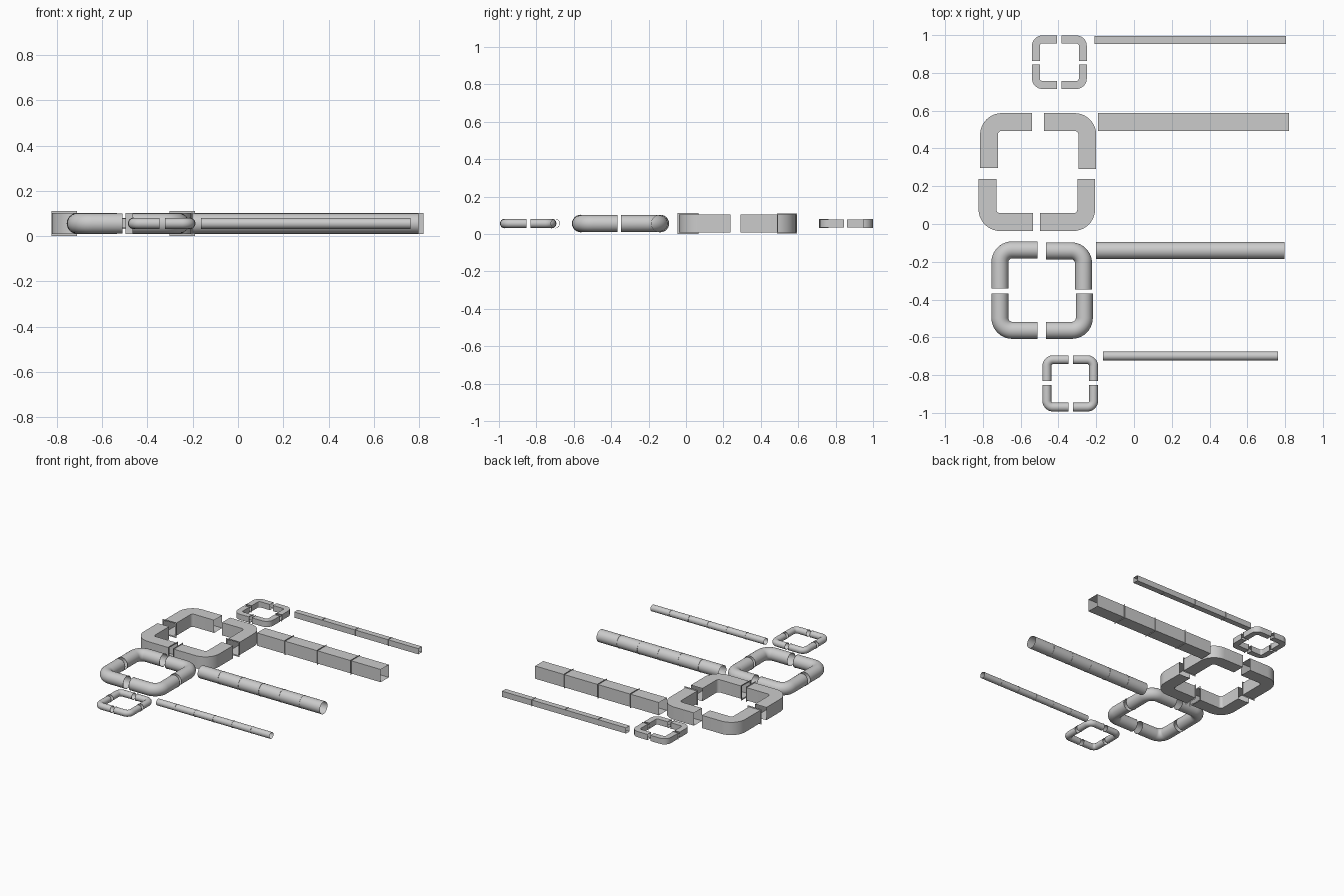
import bpy, math
from mathutils import Vector

if "Cube" in bpy.data.objects:
    bpy.data.objects.remove(bpy.data.objects["Cube"])

ZC = 0.056  # shared centre-line height of all ducts


def section(half, square):
    if square:
        return [(-half, -half), (half, -half), (half, half), (-half, half)]
    n = 24
    return [(half * math.cos(2 * math.pi * i / n), half * math.sin(2 * math.pi * i / n)) for i in range(n)]


def sweep(name, stations, half, square):
    """Open thin-walled duct; each station is (x, y, heading angle, section scale)."""
    prof = section(half, square)
    n = len(prof)
    verts, faces = [], []
    for x, y, a, s in stations:
        side = Vector((math.sin(a), -math.cos(a), 0))
        for u, v in prof:
            verts.append(Vector((x, y, ZC + v * s)) + side * u * s)
    for k in range(len(stations) - 1):
        for i in range(n):
            j = (i + 1) % n
            faces.append((k * n + i, k * n + j, (k + 1) * n + j, (k + 1) * n + i))
    me = bpy.data.meshes.new(name)
    me.from_pydata(verts, [], faces)
    me.polygons.foreach_set("use_smooth", [True] * len(faces))
    me.set_sharp_from_angle(angle=math.radians(35))
    me.update()
    ob = bpy.data.objects.new(name, me)
    bpy.context.collection.objects.link(ob)
    return ob


def run(name, cuts, y, half, square, lip):
    """Straight run of separate segments, each with a lip at its joint."""
    for k in range(len(cuts) - 1):
        st = [(cuts[k], y, 0, 1), (cuts[k + 1], y, 0, 1)]
        if k < len(cuts) - 2:
            st.append((cuts[k + 1], y, 0, 1 + lip / half))
        sweep(f"{name}_segment_{k + 1}", st, half, square)


def elbow(name, ox, oy, ex, ey, half, radius, square, lip, lipped):
    """Quarter bend: (ox, oy) outer corner, ex / ey where its two legs end."""
    sx, sy = math.copysign(1, ex - ox), math.copysign(1, ey - oy)
    cx, cy = ox + sx * (half + radius), oy + sy * (half + radius)
    ax, ay = (0 if sx < 0 else math.pi), (math.pi / 2 if sy > 0 else -math.pi / 2)
    ay = -ay  if sy < 0 else math.pi / 2
    ls = 1 + lip / half
    st = []
    # leg along x, bend, leg along y
    if "x" in lipped:
        st.append((ex, cy - sy * radius, math.atan2(0, -sx), ls))
    st.append((ex, cy - sy * radius, math.atan2(0, -sx), 1))
    steps = 10
    for i in range(steps + 1):
        t = math.pi / 2 * i / steps
        st.append((cx - sx * radius * math.sin(t), cy - sy * radius * math.cos(t),
                   math.atan2(sy * math.sin(t), -sx * math.cos(t)), 1))
    st.append((cx - sx * radius, ey, math.atan2(sy, 0), 1))
    if "y" in lipped:
        st.append((cx - sx * radius, ey, math.atan2(sy, 0), ls))
    sweep(name, st, half, square)


def ring(name, corners, *args):
    tags = ("back_left", "back_right", "front_left", "front_right")
    half, radius, square, lip, lips = args
    for tag, c, l in zip(tags, corners, lips):
        elbow(f"{name}_elbow_{tag}", *c, half, radius, square, lip, l)


def evenly(a, b, n):
    return [a + (b - a) * i / n for i in range(n + 1)]


# straight runs
run("small_square_duct", [-0.208, 0.02, 0.29, 0.56, 0.805], 0.974, 0.021, True, 0.004)
run("large_square_duct", [-0.19, 0.04, 0.305, 0.58, 0.82], 0.54, 0.047, True, 0.007)
run("large_round_duct", evenly(-0.20, 0.797, 6), -0.14, 0.045, False, 0.002)
run("small_round_duct", evenly(-0.163, 0.763, 6), -0.699, 0.0235, False, 0.002)

# rings of four elbows
ring("large_square",
     [(-0.815, 0.587, -0.54, 0.297), (-0.20, 0.587, -0.476, 0.292),
      (-0.823, -0.037, -0.535, 0.238), (-0.206, -0.037, -0.497, 0.238)],
     0.047, 0.068, True, 0.009, ("y", "y", "x", "x"))
ring("small_square",
     [(-0.54, 0.998, -0.408, 0.862), (-0.25, 0.998, -0.385, 0.862),
      (-0.54, 0.715, -0.408, 0.845), (-0.25, 0.715, -0.385, 0.845)],
     0.021, 0.034, True, 0.004, ("y", "y", "x", "x"))
ring("large_round",
     [(-0.755, -0.092, -0.511, -0.342), (-0.222, -0.097, -0.466, -0.347),
      (-0.755, -0.608, -0.511, -0.367), (-0.218, -0.608, -0.466, -0.367)],
     0.045, 0.066, False, 0.002, ("xy",) * 4)
ring("small_round",
     [(-0.485, -0.695, -0.347, -0.832), (-0.19, -0.695, -0.322, -0.832),
      (-0.485, -0.993, -0.347, -0.852), (-0.19, -0.993, -0.322, -0.852)],
     0.0235, 0.034, False, 0.002, ("xy",) * 4)
